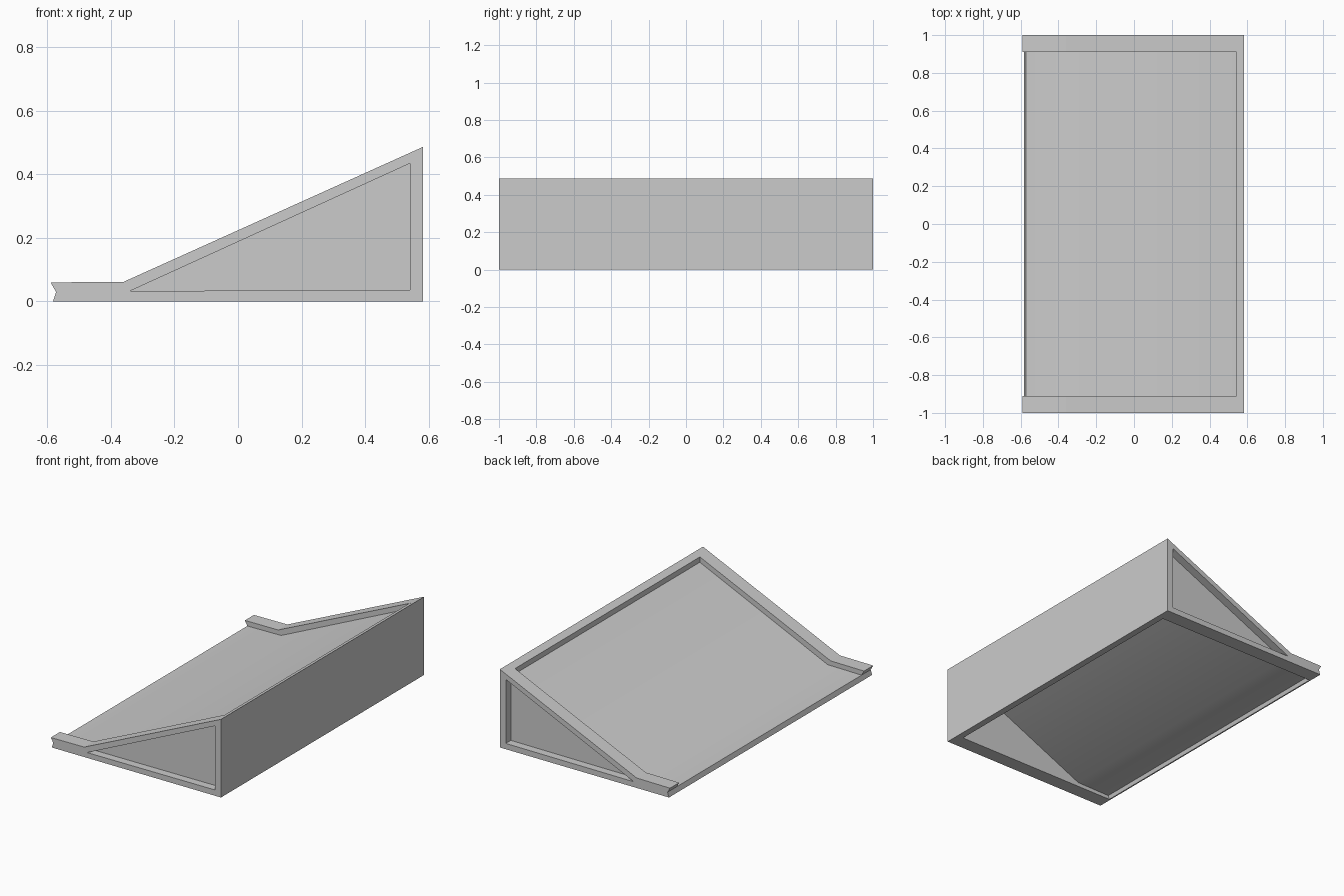
import bpy
from math import radians

if "Cube" in bpy.data.objects:
    bpy.data.objects.remove(bpy.data.objects["Cube"])


def profile_part(name, loops, y, depth):
    """Extrude x/z outlines along y; extra loops inside the first become holes."""
    cu = bpy.data.curves.new(name, 'CURVE')
    cu.dimensions = '2D'
    cu.fill_mode = 'BOTH'
    cu.extrude = depth / 2
    for pts in loops:
        sp = cu.splines.new('POLY')
        sp.points.add(len(pts) - 1)
        for p, (x, z) in zip(sp.points, pts):
            p.co = (x, z, 0, 1)
        sp.use_cyclic_u = True
    ob = bpy.data.objects.new(name, cu)
    bpy.context.collection.objects.link(ob)
    ob.rotation_euler.x = radians(90)
    ob.location.y = y
    bpy.ops.object.select_all(action='DESELECT')
    ob.select_set(True)
    bpy.context.view_layer.objects.active = ob
    bpy.ops.object.convert(target='MESH')
    ob = bpy.context.object
    bpy.ops.object.transform_apply(location=True, rotation=True, scale=True)
    bpy.ops.object.mode_set(mode='EDIT')
    bpy.ops.mesh.select_all(action='SELECT')
    bpy.ops.mesh.remove_doubles(threshold=0.0005)
    bpy.ops.mesh.normals_make_consistent(inside=False)
    bpy.ops.object.mode_set(mode='OBJECT')
    bpy.ops.object.shade_flat()
    return ob


outline = [(-0.583, 0), (0.583, 0), (0.583, 0.487), (-0.36, 0.062),
           (-0.59, 0.06), (-0.573, 0.03)]
window = [(-0.34, 0.033), (0.542, 0.036), (0.542, 0.435)]

# Side frames with recessed triangular panels
for side, s in (("front", -1), ("back", 1)):
    profile_part(side + "_side_frame", [outline, window], s * 0.955, 0.09)
    profile_part(side + "_side_panel", [window], s * 0.93, 0.04)

# Tall end wall joining the side frames
profile_part("end_wall", [[(0.542, 0), (0.583, 0), (0.583, 0.487), (0.542, 0.468)]],
             0, 1.82)

# Thin sloping deck with entry lip, open underneath
deck = profile_part("ramp_deck", [[(-0.583, 0), (-0.573, 0.03), (-0.34, 0.033),
                                   (0.542, 0.435), (0.542, 0.425), (-0.338, 0.025),
                                   (-0.567, 0.022), (-0.575, 0)]], 0, 1.82)
bpy.ops.object.shade_smooth_by_angle(angle=radians(30))
